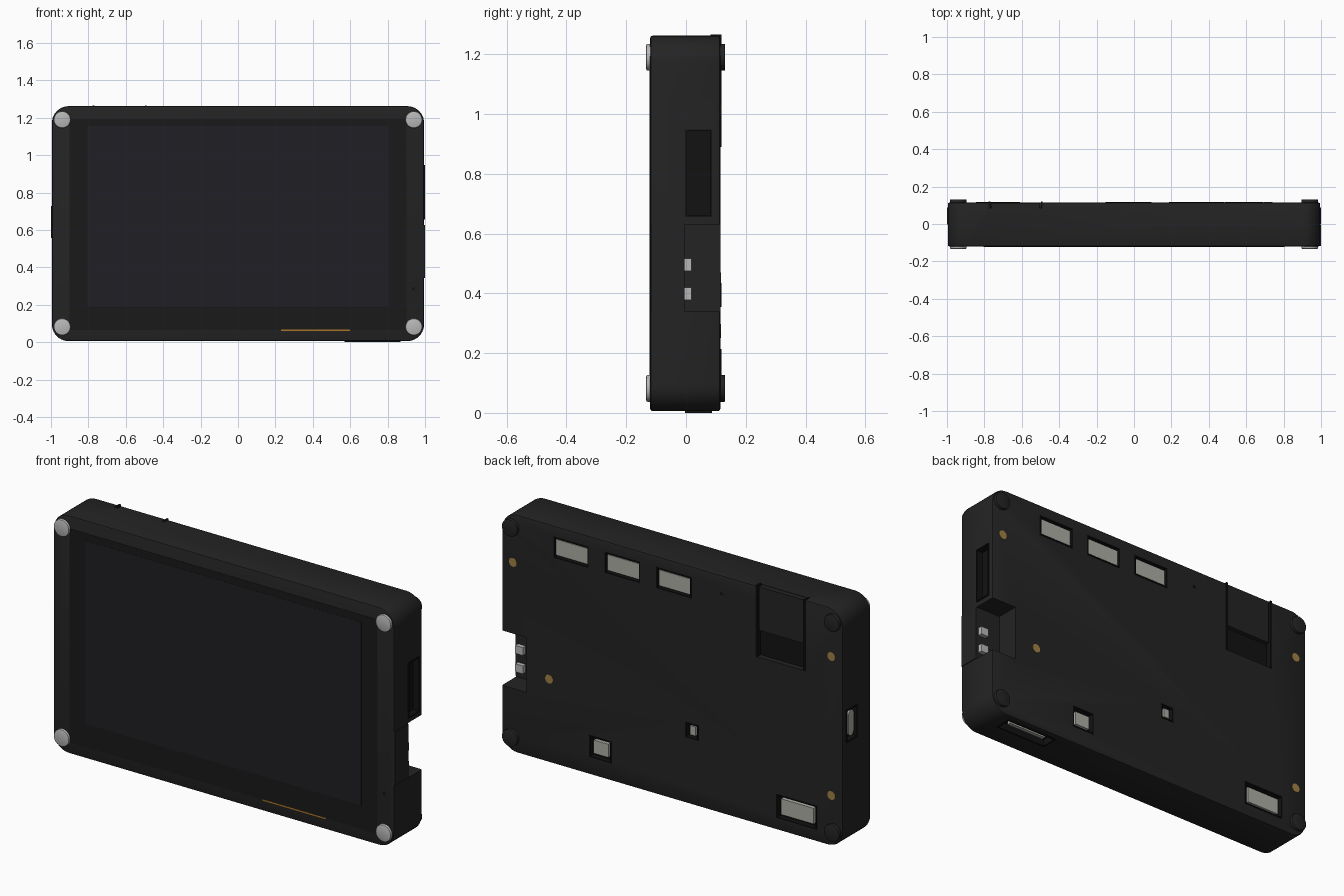
import bpy, bmesh, math
from mathutils import Matrix, Vector

if "Cube" in bpy.data.objects:
    bpy.data.objects.remove(bpy.data.objects["Cube"])


def material(name, r, g, b):
    m = bpy.data.materials.new(name)
    m.diffuse_color = (r, g, b, 1)
    m.use_nodes = True
    m.node_tree.nodes["Principled BSDF"].inputs["Base Color"].default_value = m.diffuse_color
    return m


SHELL = material("shell_black", 0.017, 0.017, 0.017)
DARK = material("deep_black", 0.006, 0.006, 0.006)
BEZEL = material("bezel_black", 0.010, 0.010, 0.010)
GLASS = material("screen_glass", 0.014, 0.014, 0.018)
METAL = material("light_metal", 0.48, 0.48, 0.48)
PLUG = material("connector_grey", 0.42, 0.42, 0.38)
BRASS = material("brass", 0.35, 0.22, 0.06)
AMBER = material("amber", 0.40, 0.18, 0.02)

# Local frames (u, v, outward) for each side of the case
FRONT = Matrix(((1, 0, 0), (0, 0, -1), (0, 1, 0)))
BACK = Matrix(((-1, 0, 0), (0, 0, 1), (0, 1, 0)))
RIGHT = Matrix(((0, 0, 1), (1, 0, 0), (0, 1, 0)))
LEFT = Matrix(((0, 0, -1), (-1, 0, 0), (0, 1, 0)))
BOTTOM = Matrix(((1, 0, 0), (0, -1, 0), (0, 0, -1)))
Y0, Y1, HX, Z0, Z1 = -0.12, 0.115, 0.995, 0.006, 1.262


def finish(bm, name, mat):
    bmesh.ops.recalc_face_normals(bm, faces=bm.faces)
    me = bpy.data.meshes.new(name)
    bm.to_mesh(me)
    bm.free()
    ob = bpy.data.objects.new(name, me)
    bpy.context.collection.objects.link(ob)
    me.materials.append(mat)
    return ob


def smooth(ob):
    bpy.ops.object.select_all(action='DESELECT')
    ob.select_set(True)
    bpy.context.view_layer.objects.active = ob
    bpy.ops.object.shade_smooth_by_angle(angle=math.radians(35))


def add_box(bm, lo, hi):
    lo, hi = Vector(lo), Vector(hi)
    m = Matrix.Translation((lo + hi) / 2) @ Matrix.Diagonal((*(hi - lo), 1))
    return bmesh.ops.create_cube(bm, size=1, matrix=m)


def box(name, lo, hi, mat):
    bm = bmesh.new()
    add_box(bm, lo, hi)
    return finish(bm, name, mat)


def disc(name, side, centre, r, h, mat, bevel=0.0, sink=0.004):
    bm = bmesh.new()
    bmesh.ops.create_cone(bm, cap_ends=True, segments=32, radius1=r, radius2=r, depth=h + sink)
    if bevel:
        rim = [e for e in bm.edges if all(v.co.z > 0 for v in e.verts)]
        bmesh.ops.bevel(bm, geom=rim, offset=bevel, segments=2, affect='EDGES', profile=0.5)
    bmesh.ops.translate(bm, verts=bm.verts, vec=(0, 0, (h - sink) / 2))
    bmesh.ops.transform(bm, verts=bm.verts, matrix=Matrix.Translation(centre) @ side.to_4x4())
    smooth(finish(bm, name, mat))


def rounded_outline(w, h, r, seg):
    pts = []
    for i, (sx, sy) in enumerate(((1, 1), (-1, 1), (-1, -1), (1, -1))):
        for k in range(seg + 1):
            a = math.pi / 2 * (i + k / seg)
            pts.append((sx * (w / 2 - r) + r * math.cos(a), sy * (h / 2 - r) + r * math.sin(a)))
    return pts


def rounded_slab(name, side, centre, w, h, r, depth, mat, bevel=0.0, seg=10):
    """Rounded rectangle whose outer face lies at centre, extruded inward."""
    bm = bmesh.new()
    f = bm.faces.new([bm.verts.new((x, y, 0)) for x, y in rounded_outline(w, h, r, seg)])
    ext = bmesh.ops.extrude_face_region(bm, geom=[f])
    bmesh.ops.translate(bm, verts=[g for g in ext['geom'] if isinstance(g, bmesh.types.BMVert)],
                        vec=(0, 0, -depth))
    if bevel:
        rims = [e for e in bm.edges if abs(e.verts[0].co.z - e.verts[1].co.z) < 1e-6]
        bmesh.ops.bevel(bm, geom=rims, offset=bevel, segments=2, affect='EDGES', profile=0.5)
    bmesh.ops.transform(bm, verts=bm.verts, matrix=Matrix.Translation(centre) @ side.to_4x4())
    return finish(bm, name, mat)


cut = bmesh.new()


def port(name, side, centre, w, h, rim, depth, proud=0.003, plug=None, gap=0.006):
    """Dark lined pocket let into the case, with an optional plug inside."""
    m = Matrix.Translation(centre) @ side.to_4x4()
    c = add_box(cut, (-w / 2 + .003, -h / 2 + .003, -depth - .004), (w / 2 - .003, h / 2 - .003, .05))
    bmesh.ops.transform(cut, verts=c['verts'], matrix=m)
    bm = bmesh.new()
    add_box(bm, (-w / 2, -h / 2, -depth - .008), (w / 2, h / 2, proud))
    bm.normal_update()
    top = max(bm.faces, key=lambda f: f.calc_center_median().z)
    bmesh.ops.inset_region(bm, faces=[top], thickness=rim)
    ext = bmesh.ops.extrude_face_region(bm, geom=[top])
    bmesh.ops.translate(bm, verts=[g for g in ext['geom'] if isinstance(g, bmesh.types.BMVert)],
                        vec=(0, 0, -depth - proud))
    if top.is_valid:
        bmesh.ops.delete(bm, geom=[top], context='FACES_ONLY')
    bmesh.ops.transform(bm, verts=bm.verts, matrix=m)
    finish(bm, name + "_port", DARK)
    if plug:
        bm = bmesh.new()
        add_box(bm, (-plug[0] / 2, -plug[1] / 2, -depth - .002), (plug[0] / 2, plug[1] / 2, -gap))
        bmesh.ops.transform(bm, verts=bm.verts, matrix=m)
        finish(bm, name + "_plug", PLUG)


# Main case
case = rounded_slab("case", BACK, (0, Y1, (Z0 + Z1) / 2), 2 * HX, Z1 - Z0, 0.09, Y1 - Y0, SHELL, 0.008)

# Rear connector ports: x, z, pocket size, plug size
rear = [("upper_a", .59, 1.15, .205, .11, .185, .083), ("upper_b", .29, 1.15, .205, .11, .185, .083),
        ("upper_c", -.01, 1.15, .205, .11, .185, .083), ("lower_square", .42, .156, .13, .115, .085, .07),
        ("centre_small", -.115, .394, .075, .08, .032, .048), ("lower_wide", -.727, .132, .235, .125, .19, .083)]
for n, x, z, w, h, pw, ph in rear:
    port(n, BACK, (x, Y1, z), w, h, 0.008, 0.025, plug=(pw, ph))

# Side and bottom ports
port("right_slot", RIGHT, (HX, .042, .802), .09, .293, .008, .03, .005)
port("left_socket", LEFT, (-HX, .042, .643), .09, .17, .008, .025, .005)
rounded_slab("left_socket_tongue", LEFT, (-HX + .006, .035, .643), .045, .135, .022, .03, PLUG)
port("card_slot", BOTTOM, (.72, .042, Z0), .30, .09, .010, .03, .006, plug=(.22, .02), gap=.008)

# Switch notch and cable recess cut out of the case
add_box(cut, (.85, -.005, .34), (1.1, .2, .63))
add_box(cut, (-.773, .085, .89), (-.493, .2, 1.3))
cutter = finish(cut, "case_cutter", DARK)
cutter.hide_render = True
mod = case.modifiers.new("pockets", 'BOOLEAN')
mod.object, mod.operation, mod.solver = cutter, 'DIFFERENCE', 'EXACT'
bpy.context.view_layer.objects.active = case
bpy.ops.object.modifier_apply(modifier=mod.name)
bpy.data.objects.remove(cutter)
smooth(case)

# Cable flap, recess lining and rails
box("flap_recess_floor", (-.773, .08, .89), (-.493, .088, 1.25), DARK)
box("cable_flap", (-.762, .08, 1.03), (-.504, .112, 1.26), SHELL)
for i, x in enumerate((-.773, -.493)):
    box(f"flap_rail_{i}", (x - .005, .082, .89), (x + .005, .119, 1.266), DARK)

# Side panel and switches in the notch
box("switch_panel", (.94, -.117, .343), (.999, -.006, .627), SHELL)
for i, z in enumerate((.398, .495)):
    box(f"side_switch_{i}", (.94, -.008, z - .021), (.985, .018, z + .021), METAL)

# Screen, bezel and indicator strip
box("bezel", (-.90, -.1215, .065), (.90, -.11, 1.195), BEZEL)
box("screen", (-.805, -.1225, .19), (.805, -.115, 1.157), GLASS)
box("indicator_strip", (.23, -.1225, .061), (.60, -.115, .068), AMBER)

# Corner feet, front and back
for sx in (-1, 1):
    for z in (.082, 1.19):
        disc("front_foot", FRONT, (sx * .94, Y0, z), .045, .013, METAL, .005)
        disc("back_foot", BACK, (sx * .94, Y1, z), .045, .016, SHELL, .003)

# Brass inserts and pin holes
for x, z in ((.93, 1.007), (.718, .447), (-.93, 1.007), (-.93, .274)):
    disc("brass_insert", BACK, (x, Y1, z), .023, .002, BRASS)
disc("rear_pin_hole", BACK, (-.288, Y1, 1.167), .009, .001, DARK)
disc("front_pin_hole", FRONT, (.938, Y0, .285), .009, .001, DARK)
